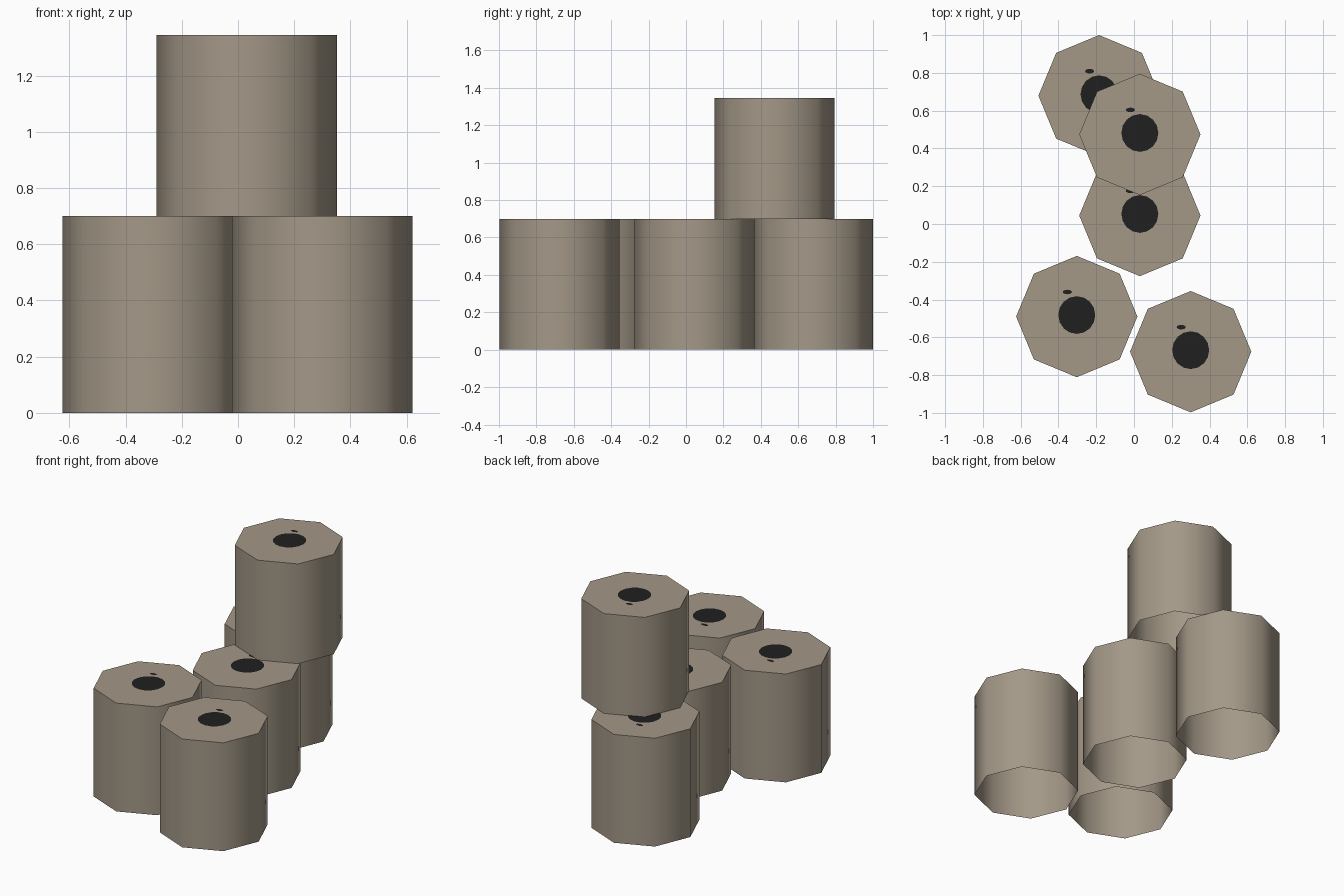
import bpy
import bmesh
import math
from mathutils import Matrix

cube = bpy.data.objects.get("Cube")
if cube:
    bpy.data.objects.remove(cube, do_unlink=True)

RADIUS = 0.321
LOW, HIGH = 0.70, 1.345


def make_material(name, rgb):
    mat = bpy.data.materials.new(name)
    mat.use_nodes = True
    mat.diffuse_color = (*rgb, 1)
    mat.node_tree.nodes["Principled BSDF"].inputs["Base Color"].default_value = (*rgb, 1)
    return mat


drum_tan = make_material("drum_tan", (0.37, 0.315, 0.245))
spot_black = make_material("spot_black", (0.014, 0.014, 0.014))


def add_object(name, bm, mat, location):
    mesh = bpy.data.meshes.new(name)
    bm.to_mesh(mesh)
    bm.free()
    mesh.materials.append(mat)
    obj = bpy.data.objects.new(name, mesh)
    obj.location = location
    bpy.context.collection.objects.link(obj)
    return obj


def add_drum(name, x, y, bottom, top):
    # Eight-sided drum with a lid and an open bottom
    height = top - bottom
    bm = bmesh.new()
    bmesh.ops.create_cone(bm, cap_ends=True, segments=8, radius1=RADIUS, radius2=RADIUS,
                          depth=height, matrix=Matrix.Translation((0, 0, height / 2)))
    bm.normal_update()
    base = [f for f in bm.faces if f.normal.z < -0.9]
    bmesh.ops.delete(bm, geom=base, context="FACES_ONLY")
    drum = add_object(name, bm, drum_tan, (x, y, bottom))
    bpy.ops.object.select_all(action="DESELECT")
    drum.select_set(True)
    bpy.context.view_layer.objects.active = drum
    bpy.ops.object.shade_smooth_by_angle(angle=math.radians(50))

    # Painted round spot and the small fleck beside it
    for part, dx, dy, rx, ry in (("spot", 0, 0.008, 0.098, 0.1),
                                 ("fleck", -0.05, 0.13, 0.024, 0.012)):
        bm = bmesh.new()
        bmesh.ops.create_circle(bm, cap_ends=True, segments=16, radius=1,
                                matrix=Matrix.Diagonal((rx, ry, 1, 1)))
        add_object(f"{name}_{part}", bm, spot_black, (x + dx, y + dy, top + 0.002))


add_drum("front_right_drum", -0.303, -0.49, 0, LOW)
add_drum("front_left_drum", 0.300, -0.676, 0, LOW)
add_drum("middle_drum", 0.031, 0.045, 0, LOW)
add_drum("back_drum", -0.185, 0.679, 0, LOW)
add_drum("stacked_drum", 0.031, 0.474, LOW, HIGH)
